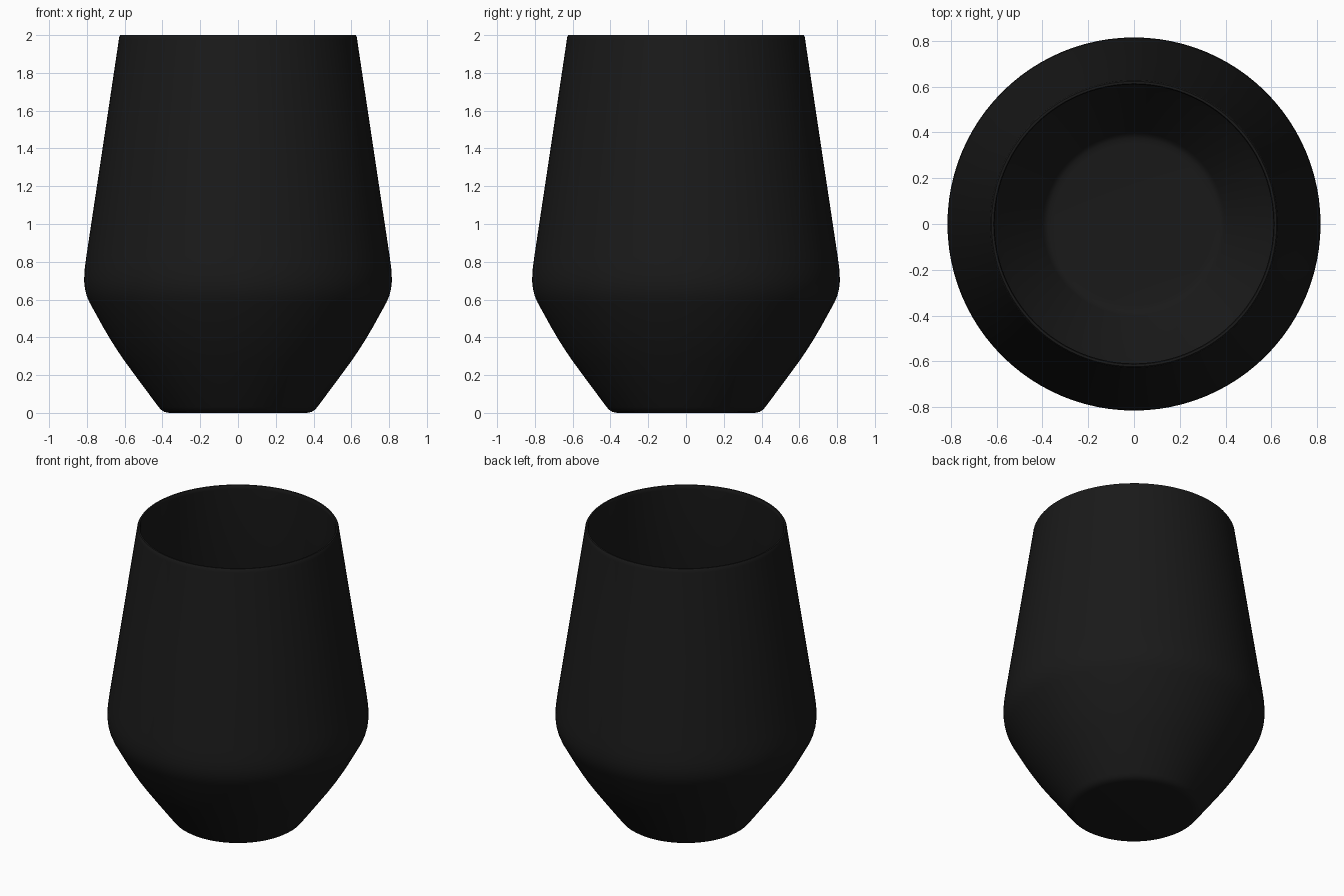
import bpy, bmesh, math

# Half profile (radius, height): outside from base to rim, then inside down to floor
outer = [(0, 0), (0.365, 0), (0.39, 0.005), (0.408, 0.017), (0.42, 0.031),
         (0.52, 0.165), (0.60, 0.274), (0.635, 0.325), (0.675, 0.388), (0.715, 0.456),
         (0.785, 0.583), (0.80, 0.617), (0.81, 0.655), (0.815, 0.70), (0.812, 0.76),
         (0.802, 0.835), (0.717, 1.40), (0.631, 1.975), (0.629, 1.99), (0.623, 2.0)]
inner = [(0.613, 2.0), (0.609, 1.99), (0.609, 1.975), (0.695, 1.40), (0.780, 0.835),
         (0.791, 0.76), (0.793, 0.70), (0.788, 0.657), (0.778, 0.625), (0.765, 0.593),
         (0.695, 0.467), (0.655, 0.40), (0.616, 0.338), (0.58, 0.287), (0.40, 0.045),
         (0.39, 0.033), (0.375, 0.025), (0.35, 0.022), (0, 0.022)]

# Tumbler: profile spun around z
bm = bmesh.new()
verts = [bm.verts.new((r, 0, z)) for r, z in outer + inner]
edges = [bm.edges.new(pair) for pair in zip(verts, verts[1:])]
bmesh.ops.spin(bm, geom=verts + edges, axis=(0, 0, 1), cent=(0, 0, 0),
               angle=math.tau, steps=96, use_duplicate=False)
bmesh.ops.remove_doubles(bm, verts=bm.verts, dist=0.0005)
bmesh.ops.recalc_face_normals(bm, faces=bm.faces)
mesh = bpy.data.meshes.new("tumbler")
bm.to_mesh(mesh)
bm.free()
tumbler = bpy.data.objects.new("tumbler", mesh)
bpy.context.collection.objects.link(tumbler)

# Black glaze
black = bpy.data.materials.new("black_glaze")
black.diffuse_color = (0.01, 0.01, 0.01, 1)
mesh.materials.append(black)

# Smooth shading
bpy.context.view_layer.objects.active = tumbler
tumbler.select_set(True)
bpy.ops.object.shade_smooth_by_angle(angle=math.radians(50))
